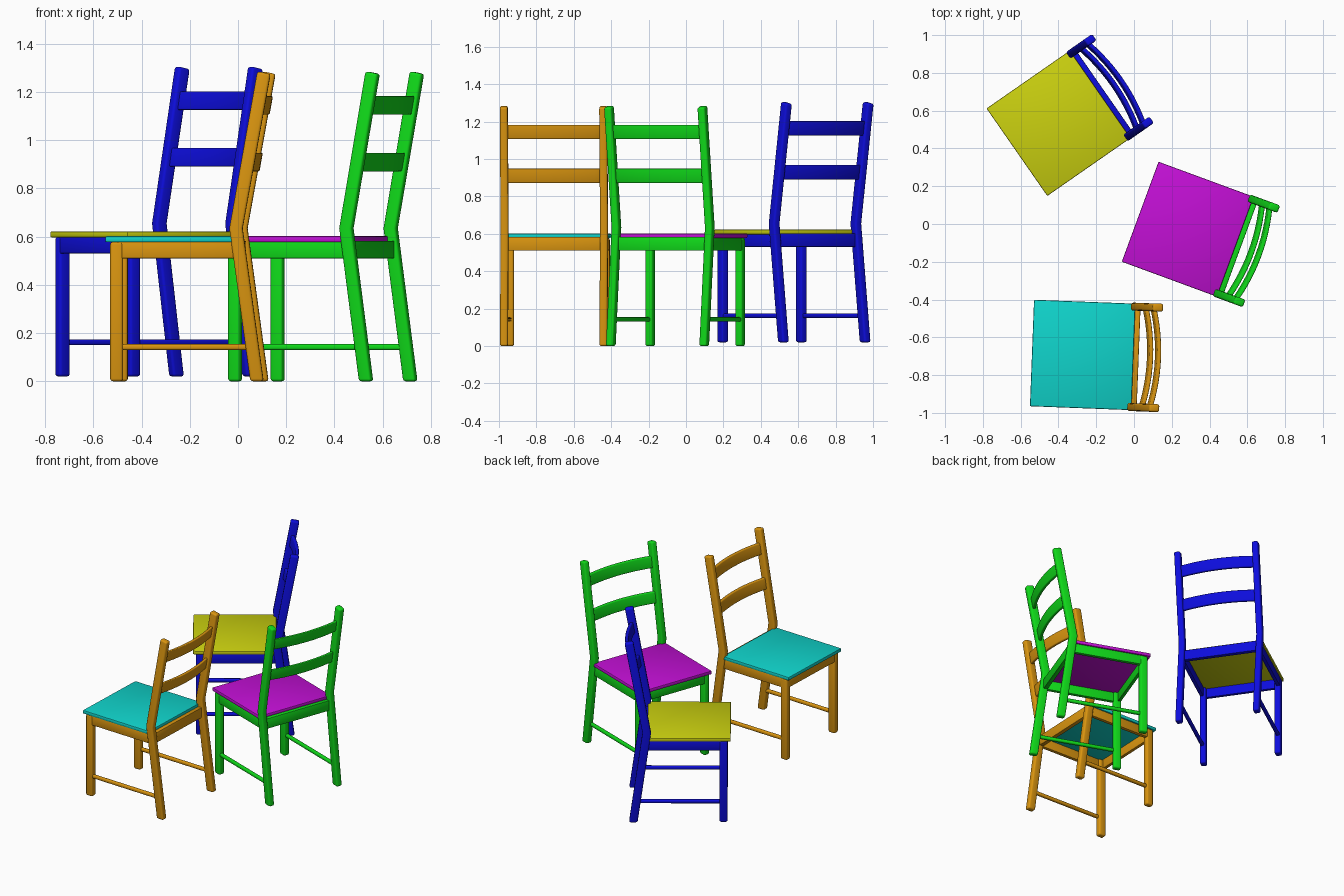
import bpy, bmesh, math
from mathutils import Matrix, Vector

if "Cube" in bpy.data.objects:
    bpy.data.objects.remove(bpy.data.objects["Cube"])


def material(name, rgb):
    m = bpy.data.materials.new(name)
    m.diffuse_color = (*rgb, 1)
    m.use_nodes = True
    m.node_tree.nodes["Principled BSDF"].inputs["Base Color"].default_value = m.diffuse_color
    return m


def loft(name, rings, mat, place, bevel, segs=3):
    """Skin closed four-point rings into a capped solid with softened edges."""
    bm = bmesh.new()
    loops = [[bm.verts.new(p) for p in ring] for ring in rings]
    for a, b in zip(loops, loops[1:]):
        for i in range(4):
            j = (i + 1) % 4
            bm.faces.new((a[i], a[j], b[j], b[i]))
    bm.faces.new(loops[0])
    bm.faces.new(loops[-1])
    bmesh.ops.recalc_face_normals(bm, faces=bm.faces)
    sharp = [e for e in bm.edges if e.calc_face_angle(0) > math.radians(40)]
    bmesh.ops.bevel(bm, geom=sharp, offset=bevel, segments=segs,
                    profile=0.5, affect='EDGES', clamp_overlap=True)
    bmesh.ops.recalc_face_normals(bm, faces=bm.faces)
    me = bpy.data.meshes.new(name)
    bm.to_mesh(me)
    bm.free()
    me.materials.append(mat)
    ob = bpy.data.objects.new(name, me)
    bpy.context.collection.objects.link(ob)
    ob.matrix_world = place
    return ob


def box(name, x, y, z, mat, place, bevel=0.004, segs=2):
    rings = [[(x[0], y[0], h), (x[1], y[0], h), (x[1], y[1], h), (x[0], y[1], h)] for h in z]
    return loft(name, rings, mat, place, bevel, segs)


KNEE, TOP = 0.635, 1.28


def post_front(z):
    """Front face x of the bent rear post at height z."""
    if z < KNEE:
        return 0.515 + 0.087 * (KNEE - z) / KNEE
    return 0.515 + 0.115 * (z - KNEE) / (TOP - KNEE)


def chair(label, pos, angle, frame, cushion):
    place = Matrix.Translation(Vector(pos)) @ Matrix.Rotation(math.radians(angle), 4, 'Z')

    # seat board, front edge at local x = 0
    box(label + "_seat", (0, 0.537), (-0.282, 0.282), (0.577, 0.602), cushion, place, 0.006)

    for side, s in (("left", 1), ("right", -1)):
        # straight front leg
        box(f"{label}_front_leg_{side}", (0.02, 0.073), (s * 0.235, s * 0.277),
            (0, 0.578), frame, place, 0.011, 3)
        # bent rear post, running up into the backrest
        rings = []
        for z, drop in ((0, 0), (KNEE, 0), (TOP + 0.006, 0.011)):
            x = post_front(z)
            y0, y1 = s * 0.245, s * 0.287
            rings.append([(x, y0, z), (x + 0.055, y0, z - drop),
                          (x + 0.055, y1, z - drop), (x, y1, z)])
        loft(f"{label}_rear_post_{side}", rings, frame, place, 0.011)
        # side apron and low side stretcher
        box(f"{label}_side_apron_{side}", (0.05, 0.55), (s * 0.249, s * 0.274),
            (0.51, 0.578), frame, place)
        box(f"{label}_stretcher_{side}", (0.05, 0.60), (s * 0.247, s * 0.271),
            (0.13, 0.154), frame, place, 0.008, 3)

    # front and back aprons
    box(label + "_front_apron", (0.023, 0.046), (-0.25, 0.25), (0.51, 0.578), frame, place)
    box(label + "_back_apron", (0.535, 0.565), (-0.26, 0.26), (0.51, 0.583), frame, place)

    # two bowed slats leaning with the posts
    for name, z0, z1 in (("lower", 0.871, 0.948), ("upper", 1.106, 1.183)):
        rings = []
        for i in range(13):
            y = -0.262 + 0.524 * i / 12
            bow = 0.034 * (1 - (y / 0.262) ** 2)
            xa, xb = (post_front(z) + 0.017 + bow for z in (z0, z1))
            rings.append([(xa, y, z0), (xa + 0.021, y, z0), (xb + 0.021, y, z1), (xb, y, z1)])
        loft(f"{label}_{name}_slat", rings, frame, place, 0.006)


chair("orange_chair", (-0.54, -0.683, 0), -2.2,
      material("orange", (0.70, 0.30, 0.005)), material("cyan", (0.005, 0.66, 0.60)))
chair("green_chair", (0.0325, 0.065, 0), -20.2,
      material("green", (0.005, 0.70, 0.01)), material("magenta", (0.54, 0.005, 0.66)))
chair("blue_chair", (-0.62, 0.38, 0.02), 34.8,
      material("blue", (0.004, 0.004, 0.72)), material("yellow", (0.60, 0.64, 0.005)))

# smooth rounded edges, crisp flat faces
for ob in bpy.context.collection.objects:
    ob.select_set(True)
    bpy.context.view_layer.objects.active = ob
bpy.ops.object.shade_smooth_by_angle(angle=math.radians(35))
